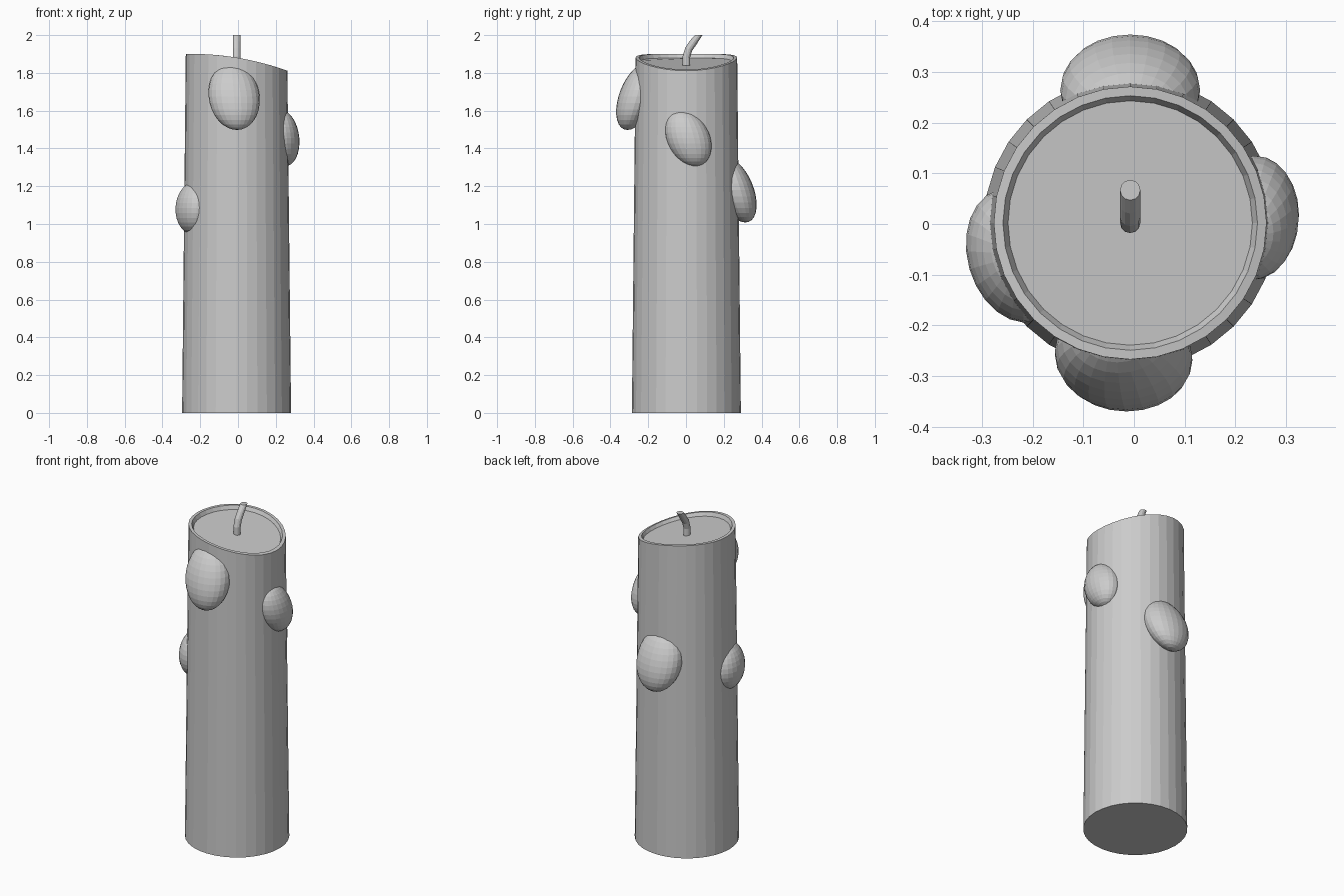
import bpy, bmesh
from math import sin, cos, pi, sqrt, radians
from mathutils import Vector, Matrix

if "Cube" in bpy.data.objects:
    bpy.data.objects.remove(bpy.data.objects["Cube"])

CX, CY, SIDES = -0.0075, 0.002, 32


def finish(name, bm):
    bmesh.ops.recalc_face_normals(bm, faces=bm.faces[:])
    mesh = bpy.data.meshes.new(name)
    bm.to_mesh(mesh)
    bm.free()
    obj = bpy.data.objects.new(name, mesh)
    bpy.context.collection.objects.link(obj)
    return obj


def loft(name, rings):
    """Skin a list of point rings and cap both ends."""
    bm = bmesh.new()
    loops = [[bm.verts.new(p) for p in ring] for ring in rings]
    n = len(loops[0])
    for a, b in zip(loops, loops[1:]):
        for i in range(n):
            j = (i + 1) % n
            bm.faces.new((a[i], a[j], b[j], b[i]))
    bm.faces.new(loops[0])
    bm.faces.new(loops[-1])
    return finish(name, bm)


def circle(r, height, n=SIDES):
    pts = []
    for i in range(n):
        a = 2 * pi * i / n
        x, y = r * cos(a), r * sin(a)
        pts.append((x + CX, y + CY, height(x)))
    return pts


def slope(drop):
    # curved slant of the melted top
    return lambda x: 1.881 - 0.165 * x - 0.35 * x * x - drop


# Candle body with a thin raised rim
loft("candle_body", [
    circle(0.2885, lambda x: 0.0),
    circle(0.269, slope(0)),
    circle(0.251, slope(0)),
    circle(0.241, slope(0.022)),
])

# Bent wick
path = [(0.0, 1.84, 0), (0.0, 1.885, 8), (0.012, 1.925, 25),
        (0.036, 1.96, 30), (0.065, 2.0, 0)]
rings = []
for y, z, tilt in path:
    rot = Matrix.Rotation(-radians(tilt), 3, 'X')
    rings.append([rot @ Vector((0.02 * cos(2 * pi * i / 12), 0.02 * sin(2 * pi * i / 12), 0))
                  + Vector((CX, y + CY, z)) for i in range(12)])
loft("wick", rings)


def wax_drop(name, angle, radius, side, z, half, sag, lean):
    """Slanted ellipsoid; half = (tangent, outward, up) extents,
    sag / lean = outward / sideways shift of its lowest point."""
    ht, hr, hz = half
    bm = bmesh.new()
    bmesh.ops.create_uvsphere(bm, u_segments=24, v_segments=16, radius=1)
    out = Vector((cos(angle), sin(angle), 0))
    tan = Vector((-sin(angle), cos(angle), 0))
    kr, kt = sqrt(hr * hr - sag * sag), sqrt(ht * ht - lean * lean)
    for v in bm.verts:
        u = v.co.copy()
        v.co = (out * (radius + kr * u.x - sag * u.z)
                + tan * (side + kt * u.y - lean * u.z)
                + Vector((CX, CY, z + hz * u.z)))
    return finish(name, bm)


# Wax drops on the four sides
wax_drop("wax_drop_front", -pi / 2, 0.262, -0.013, 1.675, (0.136, 0.11, 0.177), 0.05, 0.015)
wax_drop("wax_drop_right", 0, 0.243, 0.01, 1.455, (0.123, 0.09, 0.15), 0.012, 0.035)
wax_drop("wax_drop_back", pi / 2, 0.262, 0.0, 1.18, (0.138, 0.11, 0.172), 0.05, 0.0)
wax_drop("wax_drop_left", radians(196), 0.232, 0.0, 1.085, (0.135, 0.098, 0.14), 0.006, 0.0)
